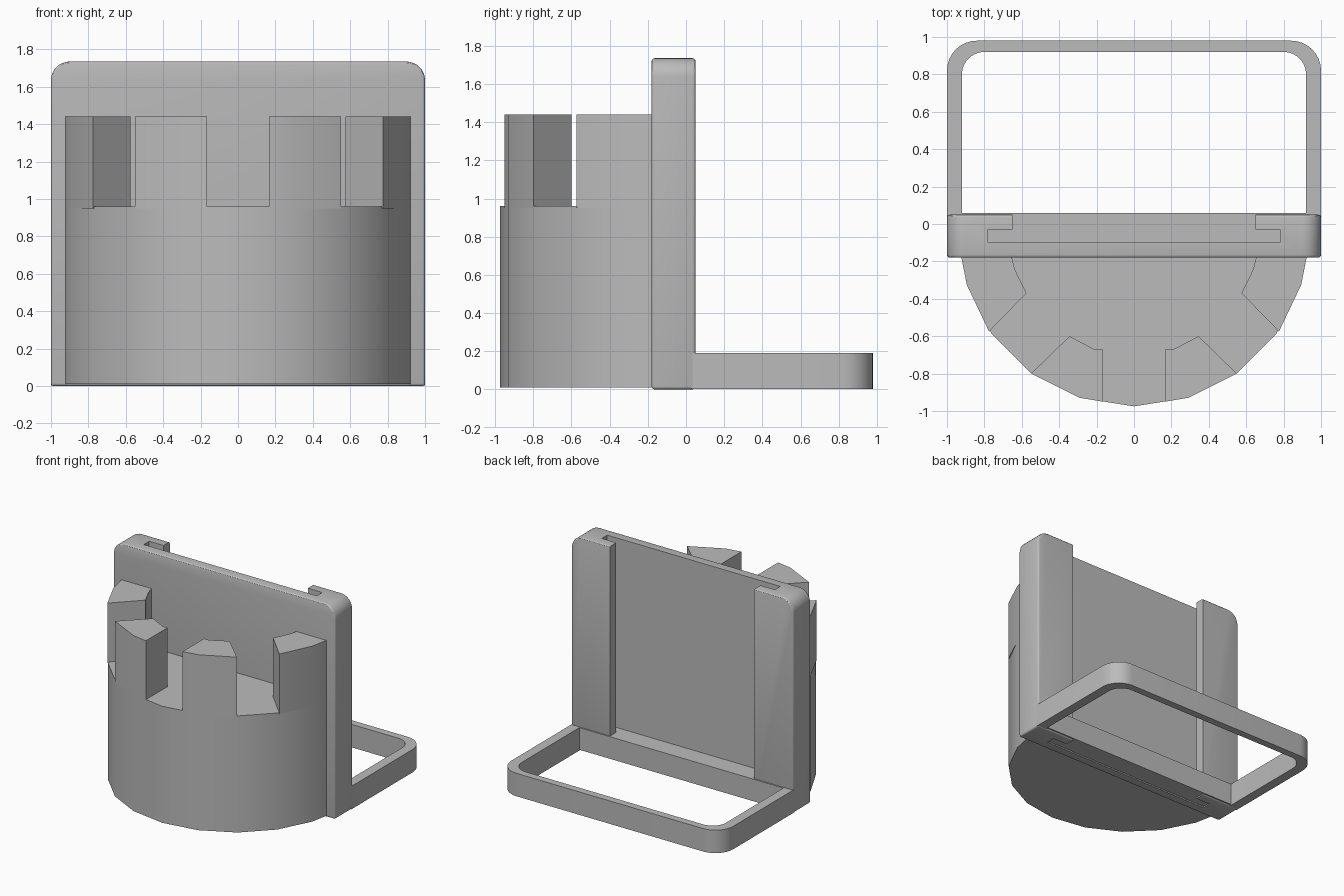
import bpy, bmesh
from math import sin, cos, radians

cube = bpy.data.objects.get("Cube")
if cube:
    bpy.data.objects.remove(cube)

grey = bpy.data.materials.new("plain grey")
grey.use_nodes = True
grey.diffuse_color = (0.5, 0.5, 0.5, 1)
grey.node_tree.nodes["Principled BSDF"].inputs["Base Color"].default_value = (0.5, 0.5, 0.5, 1)


def prism(name, pts, low, high, axis="z"):
    """Extrude a flat outline from low to high along z or y."""
    bm = bmesh.new()
    place = (lambda p, h: (p[0], p[1], h)) if axis == "z" else (lambda p, h: (p[0], h, p[1]))
    rings = [[bm.verts.new(place(p, h)) for p in pts] for h in (low, high)]
    bm.faces.new(rings[0])
    bm.faces.new(rings[1])
    n = len(pts)
    for i in range(n):
        j = (i + 1) % n
        bm.faces.new((rings[0][i], rings[0][j], rings[1][j], rings[1][i]))
    bmesh.ops.recalc_face_normals(bm, faces=bm.faces)
    mesh = bpy.data.meshes.new(name)
    bm.to_mesh(mesh)
    bm.free()
    mesh.materials.append(grey)
    ob = bpy.data.objects.new(name, mesh)
    bpy.context.collection.objects.link(ob)
    return ob


def arc(cx, cy, r, start, end, steps=8):
    angles = [radians(start + (end - start) * i / steps) for i in range(steps + 1)]
    return [(cx + r * cos(a), cy + r * sin(a)) for a in angles]


def mirrored(pts):
    return [(-x, y) for x, y in reversed(pts)]


def smooth(ob):
    bpy.ops.object.select_all(action="DESELECT")
    ob.select_set(True)
    bpy.context.view_layer.objects.active = ob
    bpy.ops.object.shade_smooth_by_angle(angle=radians(30))


# Half-round tower, a twenty-sided drum cut off by the wall plate
CY, BACK, FLOOR, TOP = -0.035, -0.17, 0.96, 1.44


def drum(r, i):
    a = radians(18 * i)
    return (r * sin(a), CY - r * cos(a))


half = [drum(0.94, i) for i in range(1, 5)] + [(0.925, BACK)]
smooth(prism("tower_body", mirrored(half) + [drum(0.94, 0)] + half, 0.01, FLOOR))

# Battlements
front = [(0.165, -0.95), drum(0.94, 1), (0.55, -0.80), (0.345, -0.60), drum(0.67, 1), (0.165, -0.672)]
side = [(0.775, -0.575), drum(0.94, 4), (0.925, BACK), (0.655, BACK), drum(0.67, 4), (0.575, -0.37)]
for label, outline in (("front", front), ("side", side)):
    smooth(prism(f"{label}_merlon_left", outline, FLOOR - 0.01, TOP))
    smooth(prism(f"{label}_merlon_right", mirrored(outline), FLOOR - 0.01, TOP))

# Wall plate with rounded upper corners and a T-shaped slide channel
corner = [(1, 0)] + arc(0.9, 1.635, 0.1, 0, 90)
plate = prism("back_plate", corner + mirrored(corner), -0.18, 0.05, "y")
bevel = plate.modifiers.new("soft edges", "BEVEL")
bevel.width = 0.015
bevel.segments = 3
bevel.limit_method = "ANGLE"
channel_side = [(0.78, -0.10), (0.78, -0.03), (0.65, -0.03), (0.65, 0.2)]
cutter = prism("channel_cutter", channel_side + mirrored(channel_side), -0.1, 2)
cutter.hide_render = True
cut = plate.modifiers.new("channel", "BOOLEAN")
cut.operation = "DIFFERENCE"
cut.solver = "EXACT"
cut.object = cutter
bpy.context.view_layer.objects.active = plate
plate.select_set(True)
for name in [m.name for m in plate.modifiers]:
    bpy.ops.object.modifier_apply(modifier=name)
bpy.data.objects.remove(cutter)
smooth(plate)

# Stop that closes the lower end of the channel
prism("channel_stop", [(-0.93, -0.11), (0.93, -0.11), (0.93, 0.06), (-0.93, 0.06)], 0.01, 0.19)

# Flat loop frame behind the plate
outer = [(1, 0.03)] + arc(0.84, 0.82, 0.16, 0, 90)
inner = [(0.92, 0.03)] + arc(0.80, 0.80, 0.12, 0, 90)
hole = inner + mirrored(inner)
smooth(prism("loop_frame", outer + mirrored(outer) + hole[::-1], 0.003, 0.19))
